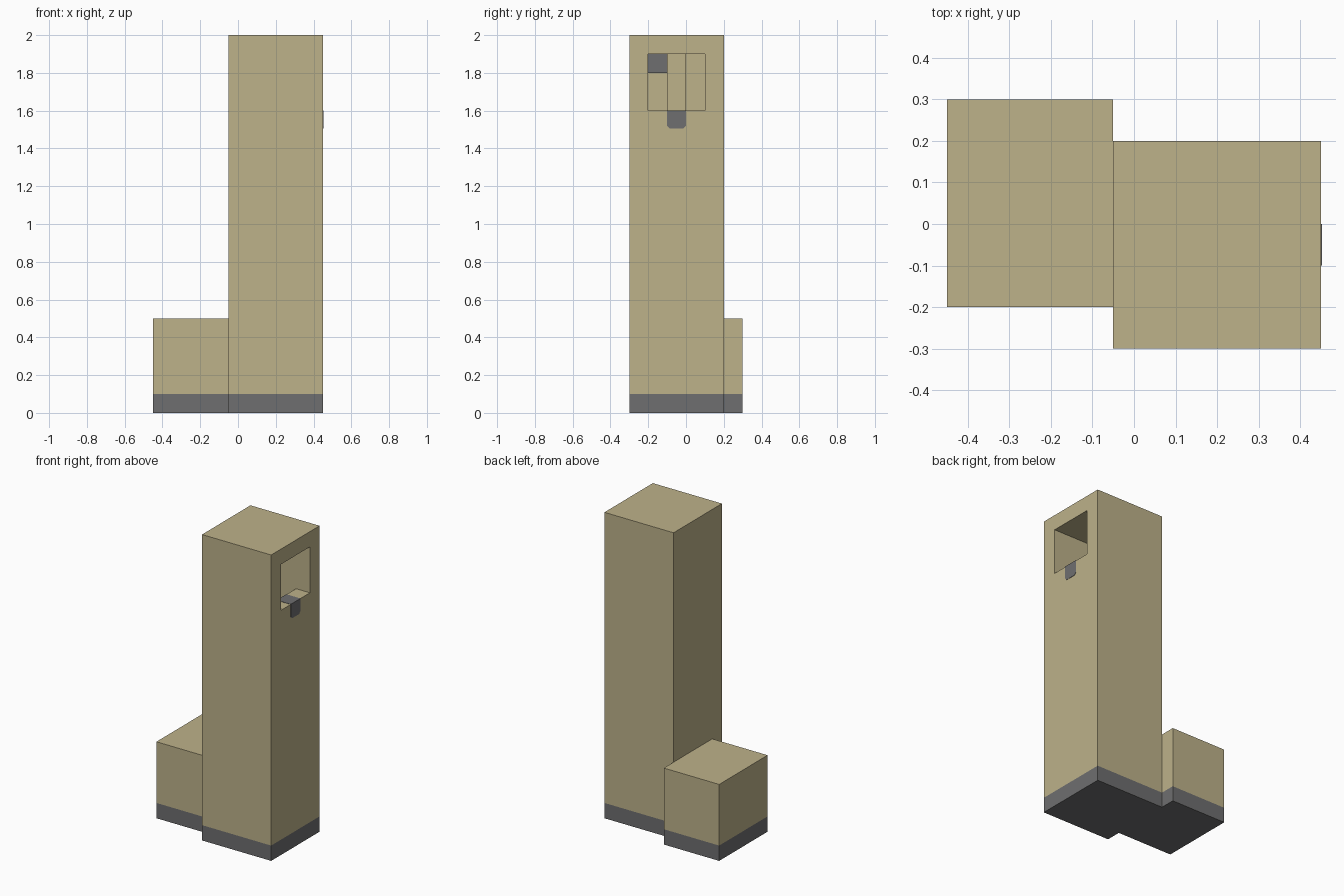
import bpy
import bmesh
from mathutils import Vector

old = bpy.data.objects.get("Cube")
if old:
    bpy.data.objects.remove(old, do_unlink=True)


def material(name, colour):
    mat = bpy.data.materials.new(name)
    mat.use_nodes = True
    mat.diffuse_color = colour
    mat.node_tree.nodes["Principled BSDF"].inputs["Base Color"].default_value = colour
    return mat


sandstone = material("sandstone", (0.51, 0.445, 0.255, 1))
grey_stone = material("grey stone", (0.158, 0.158, 0.16, 1))


def box(name, low, high, mat, trim=0):
    """Box between two corners; trim cuts off its two lower x-running edges."""
    low, high = Vector(low), Vector(high)
    bm = bmesh.new()
    bmesh.ops.create_cube(bm, size=1)
    for v in bm.verts:
        v.co = (low + high) / 2 + v.co * (high - low)
    if trim:
        edges = [e for e in bm.edges
                 if all(abs(v.co.z - low.z) < 1e-5 for v in e.verts)
                 and abs(e.verts[0].co.y - e.verts[1].co.y) < 1e-5]
        bmesh.ops.bevel(bm, geom=edges, offset=trim, segments=1, affect='EDGES')
    mesh = bpy.data.meshes.new(name)
    bm.to_mesh(mesh)
    bm.free()
    mesh.materials.append(mat)
    obj = bpy.data.objects.new(name, mesh)
    bpy.context.collection.objects.link(obj)
    return obj


def cut(target, low, high):
    """Carve a box out of the target and discard the cutter."""
    cutter = box("cutter", low, high, sandstone)
    cutter.hide_render = True
    mod = target.modifiers.new("cut", 'BOOLEAN')
    mod.operation = 'DIFFERENCE'
    mod.solver = 'EXACT'
    mod.object = cutter
    bpy.context.view_layer.objects.active = target
    bpy.ops.object.modifier_apply(modifier=mod.name)
    bpy.data.objects.remove(cutter, do_unlink=True)


# Grey footings under both blocks
box("tower_base", (-0.05, -0.3, 0), (0.45, 0.2, 0.1), grey_stone)
box("annex_base", (-0.45, -0.2, 0), (-0.05, 0.3, 0.1), grey_stone)

# Low side block
box("annex", (-0.45, -0.2, 0.1), (-0.05, 0.3, 0.5), sandstone)

# Hollow tower with a window in its +x wall
tower = box("tower", (-0.05, -0.3, 0.1), (0.45, 0.2, 2), sandstone)
cut(tower, (0.05, -0.2, 0.2), (0.35, 0.1, 1.9))
cut(tower, (0.3, -0.2, 1.6), (0.5, 0.1, 1.9))

# Inner column and the grey block in the far corner
box("inner_column", (0.15, -0.1, 0.2), (0.25, 0, 1.9), sandstone)
box("inner_block", (0.05, -0.2, 1.8), (0.15, -0.1, 1.9), grey_stone)

# Grey strip over the sill and its flap down the wall
box("sill_strip", (0.35, -0.1, 1.6), (0.452, 0, 1.602), grey_stone)
box("sill_flap", (0.45, -0.1, 1.505), (0.452, 0, 1.6), grey_stone, trim=0.014)
